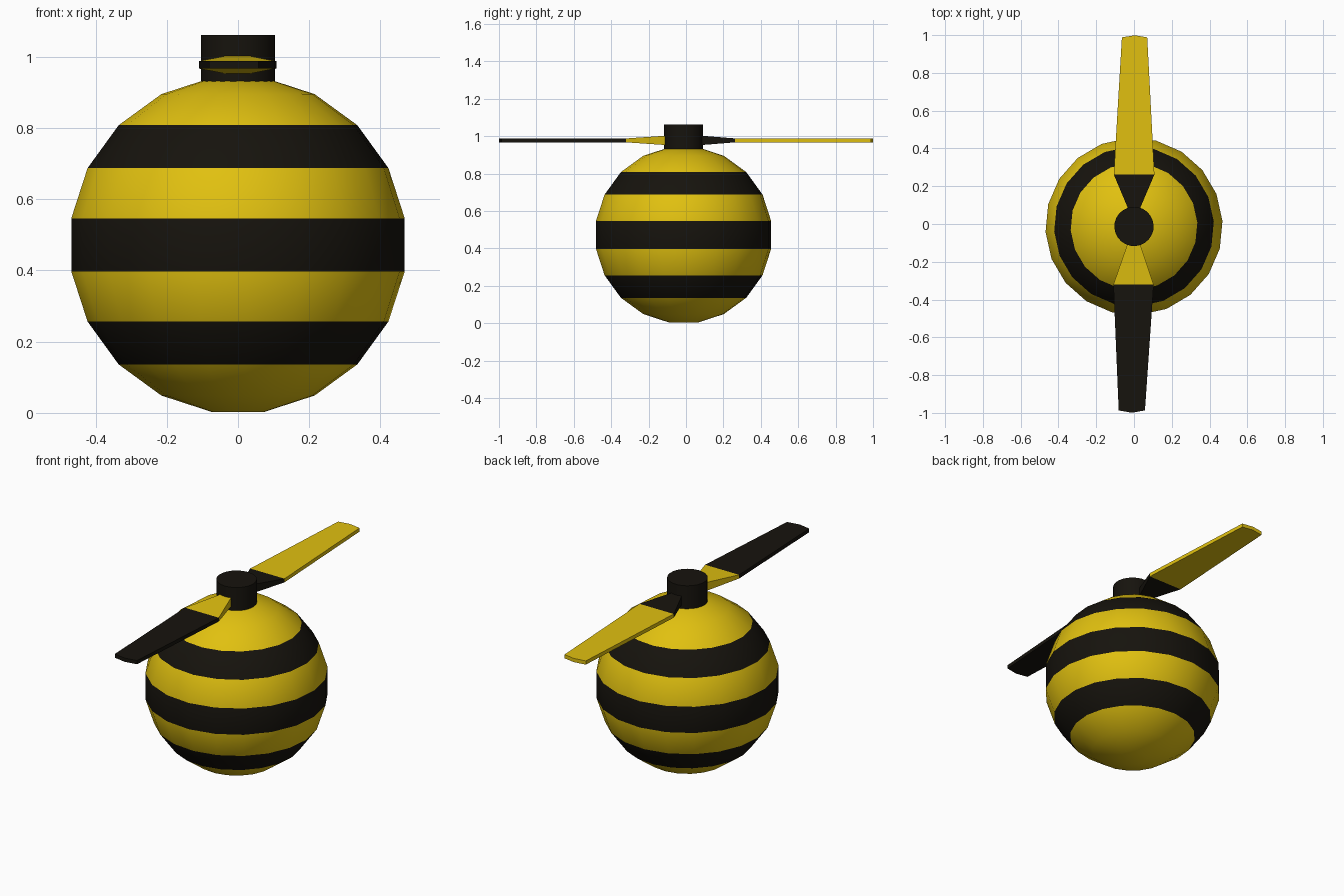
import bpy, bmesh
from math import sin, cos, pi, radians

if "Cube" in bpy.data.objects:
    bpy.data.objects.remove(bpy.data.objects["Cube"])

CY = -0.013  # body axis in y


def material(name, rgb):
    m = bpy.data.materials.new(name)
    m.diffuse_color = (*rgb, 1)
    m.use_nodes = True
    m.node_tree.nodes["Principled BSDF"].inputs["Base Color"].default_value = m.diffuse_color
    return m


yellow = material("yellow", (0.75, 0.53, 0.005))
black = material("black", (0.008, 0.0065, 0.004))


def add_object(name, bm, mats):
    bmesh.ops.recalc_face_normals(bm, faces=bm.faces[:])
    me = bpy.data.meshes.new(name)
    bm.to_mesh(me)
    bm.free()
    for m in mats:
        me.materials.append(m)
    ob = bpy.data.objects.new(name, me)
    bpy.context.collection.objects.link(ob)
    return ob


def loft(bm, loops, mat_ids):
    """Skin closed loops of points, cap both ends."""
    rings = [[bm.verts.new(p) for p in loop] for loop in loops]
    n = len(rings[0])
    for a, b, mi in zip(rings, rings[1:], mat_ids):
        for i in range(n):
            j = (i + 1) % n
            bm.faces.new((a[i], a[j], b[j], b[i])).material_index = mi
    bm.faces.new(rings[0]).material_index = mat_ids[0]
    bm.faces.new(rings[-1]).material_index = mat_ids[-1]


def circle(r, z, n=20, phase=3.5):
    return [(r * cos(2 * pi * i / n + radians(phase)),
             CY + r * sin(2 * pi * i / n + radians(phase)), z) for i in range(n)]


def smooth(ob, angle):
    bpy.ops.object.select_all(action='DESELECT')
    ob.select_set(True)
    bpy.context.view_layer.objects.active = ob
    bpy.ops.object.shade_smooth_by_angle(angle=radians(angle))


# Striped ball: rings every 18 degrees, starting at 81 below the equator
R, CZ = 0.475, 0.472
bm = bmesh.new()
lats = [radians(a) for a in range(-81, 82, 18)]
loft(bm, [circle(R * cos(a), CZ + R * sin(a)) for a in lats],
     [0, 0, 1, 0, 1, 0, 1, 0, 0])
smooth(add_object("striped_ball", bm, [yellow, black]), 40)

# Hub
bm = bmesh.new()
loft(bm, [circle(0.104, 0.915, 24), circle(0.104, 1.062, 24)], [0])
smooth(add_object("rotor_hub", bm, [black]), 40)


# Blades: root flares out and thins, then tapers to a slightly bowed tip
def blade(name, sections, bow, mats):
    bm = bmesh.new()
    loops = []
    for k, (y, x0, x1, z0, z1) in enumerate(sections):
        ym = y + (bow if k == len(sections) - 1 else 0)
        xm = (x0 + x1) / 2
        loops.append([(x0, y, z0), (xm, ym, z0), (x1, y, z0),
                      (x1, y, z1), (xm, ym, z1), (x0, y, z1)])
    loft(bm, loops, [0, 1])
    add_object(name, bm, mats)


blade("back_blade", [(0.05, -0.018, 0.018, 0.95, 1.005),
                     (0.262, -0.107, 0.108, 0.967, 0.988),
                     (0.988, -0.064, 0.07, 0.967, 0.988)], 0.011, [black, yellow])
blade("front_blade", [(-0.07, -0.022, 0.02, 0.95, 1.005),
                      (-0.32, -0.109, 0.104, 0.967, 0.988),
                      (-0.987, -0.081, 0.058, 0.967, 0.988)], -0.012, [yellow, black])
